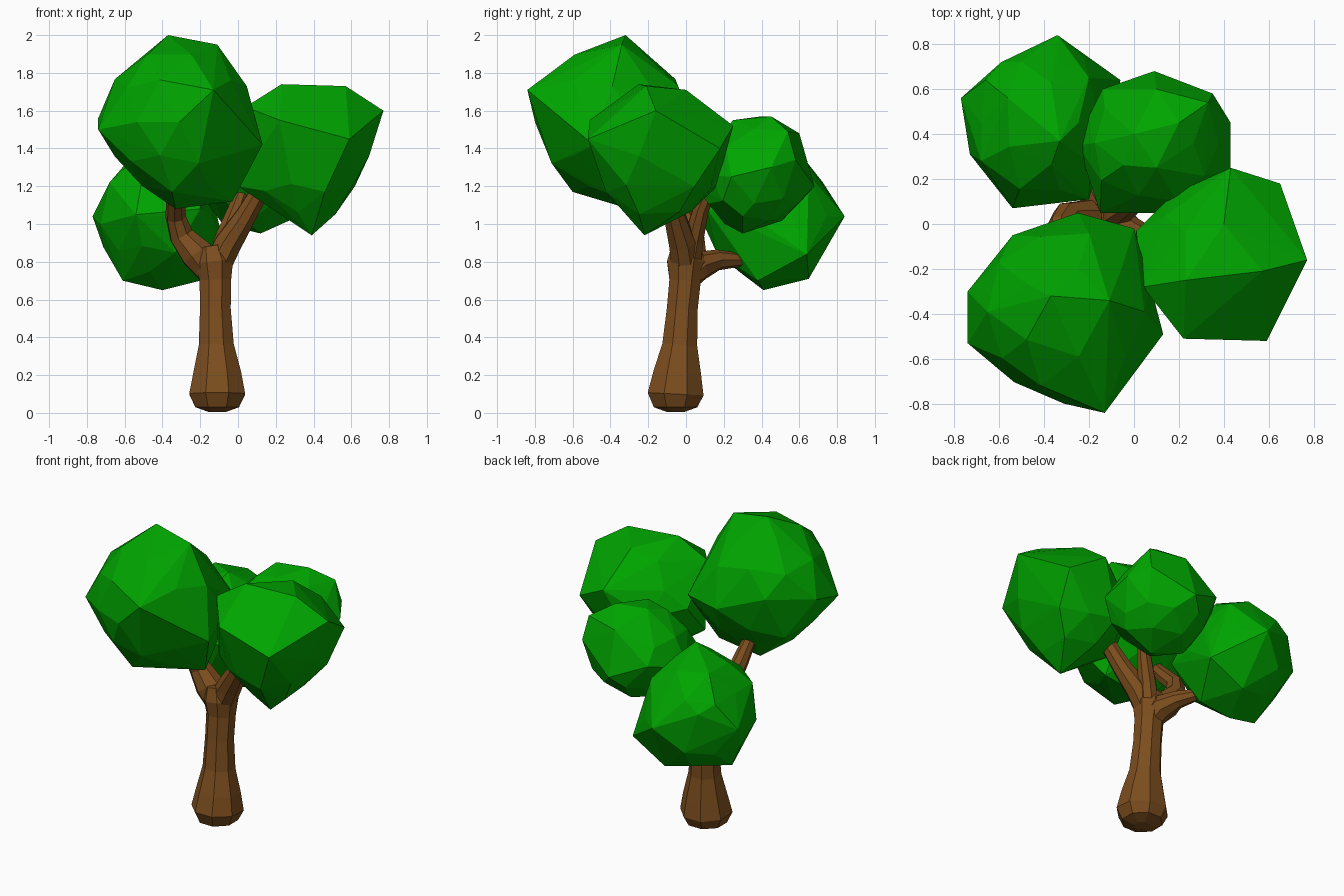
import bpy, bmesh, math, random
from mathutils import Vector, Quaternion

random.seed(4)


def material(name, rgb):
    m = bpy.data.materials.new(name)
    m.diffuse_color = (*rgb, 1.0)
    return m


BARK = material("bark_brown", (0.20, 0.075, 0.013))
LEAF = material("leaf_green", (0.0, 0.375, 0.0))


def finish(bm, name, mat):
    bmesh.ops.recalc_face_normals(bm, faces=bm.faces[:])
    me = bpy.data.meshes.new(name)
    bm.to_mesh(me)
    bm.free()
    me.materials.append(mat)
    ob = bpy.data.objects.new(name, me)
    bpy.context.collection.objects.link(ob)
    return ob


def limb(name, path, sides=8):
    """Faceted tube through (x, y, z, radius) stations."""
    bm = bmesh.new()
    pts = [Vector(p[:3]) for p in path]
    q, prev, rings = Quaternion(), Vector((0, 0, 1)), []
    for i, p in enumerate(pts):
        t = (pts[min(i + 1, len(pts) - 1)] - pts[max(i - 1, 0)]).normalized()
        q = prev.rotation_difference(t) @ q
        prev = t
        ring = []
        for k in range(sides):
            a = 2 * math.pi * (k + 0.5) / sides
            offset = q @ Vector((math.cos(a), math.sin(a), 0))
            ring.append(bm.verts.new(p + offset * path[i][3]))
        rings.append(ring)
    for lo, hi in zip(rings, rings[1:]):
        for k in range(sides):
            n = (k + 1) % sides
            bm.faces.new((lo[k], lo[n], hi[n], hi[k]))
    bm.faces.new(rings[0][::-1])
    bm.faces.new(rings[-1])
    return finish(bm, name, BARK)


def leaf_clump(name, centre, radii, peaks, fill=0.91):
    """Faceted ball whose nearest corners are pulled out to the given peaks."""
    c, r = Vector(centre), Vector(radii)
    bm = bmesh.new()
    bmesh.ops.create_icosphere(bm, subdivisions=2, radius=1)
    free = list(bm.verts)
    placed = []
    for p in peaks:
        d = Vector([(p[i] - centre[i]) / radii[i] for i in range(3)]).normalized()
        v = max(free, key=lambda w: w.co.normalized().dot(d))
        free.remove(v)
        placed.append((v, Vector(p)))
    for v in free:
        s = fill + random.uniform(-0.05, 0.05)
        v.co = c + Vector([v.co[i] * r[i] * s for i in range(3)])
    for v, p in placed:
        v.co = p
    # wrap the corners in a clean faceted skin
    bmesh.ops.delete(bm, geom=bm.edges[:], context='EDGES_FACES')
    bmesh.ops.convex_hull(bm, input=bm.verts[:])
    bmesh.ops.delete(bm, geom=[v for v in bm.verts if not v.link_faces],
                     context='VERTS')
    return finish(bm, name, LEAF)


# Trunk with swollen foot
limb("trunk", [(-0.11, -0.055, 0.005, 0.05), (-0.11, -0.055, 0.03, 0.125),
               (-0.11, -0.055, 0.10, 0.16), (-0.11, -0.046, 0.21, 0.137),
               (-0.115, -0.033, 0.36, 0.100), (-0.12, -0.02, 0.55, 0.088),
               (-0.12, -0.005, 0.70, 0.090), (-0.125, 0.0, 0.80, 0.108),
               (-0.14, 0.0, 0.885, 0.08)])

# Branches
limb("left_branch", [(-0.14, 0.0, 0.72, 0.06), (-0.215, 0.02, 0.84, 0.092),
                     (-0.30, 0.03, 0.94, 0.068), (-0.33, -0.01, 1.04, 0.055),
                     (-0.33, -0.10, 1.13, 0.05), (-0.33, -0.2, 1.24, 0.04)])
limb("right_branch", [(-0.12, 0.0, 0.76, 0.08), (-0.05, -0.02, 0.90, 0.076),
                      (0.04, -0.06, 1.04, 0.06), (0.16, -0.11, 1.25, 0.045)])
limb("rear_branch", [(-0.11, 0.01, 0.76, 0.07), (-0.07, 0.04, 0.92, 0.057),
                     (-0.01, 0.08, 1.08, 0.045), (0.04, 0.14, 1.22, 0.038)])
limb("low_branch", [(-0.12, -0.01, 0.70, 0.07), (-0.15, 0.07, 0.78, 0.08),
                    (-0.20, 0.17, 0.81, 0.055), (-0.25, 0.29, 0.81, 0.036)])

# Leaf clumps
leaf_clump("front_left_leaves", (-0.31, -0.39, 1.54), (0.43, 0.44, 0.46), [
    (-0.37, -0.32, 2.0), (-0.11, -0.34, 1.95), (-0.13, -0.84, 1.71),
    (-0.74, -0.53, 1.5), (-0.74, -0.30, 1.56), (0.13, -0.49, 1.42),
    (-0.54, -0.05, 1.6), (-0.25, 0.05, 1.5), (0.0, -0.02, 1.5),
    (-0.33, -0.3, 1.08), (-0.35, -0.6, 1.17), (-0.03, -0.3, 1.12)], 0.9)
leaf_clump("right_leaves", (0.37, -0.14, 1.36), (0.37, 0.38, 0.39), [
    (0.77, -0.16, 1.6), (0.57, -0.21, 1.73), (0.23, -0.25, 1.74),
    (0.40, 0.0, 1.71), (0.04, -0.28, 1.62),
    (0.59, -0.52, 1.45), (0.22, -0.51, 1.55), (0.43, 0.25, 1.52),
    (0.65, 0.18, 1.4), (0.39, -0.22, 0.94), (0.01, -0.03, 1.4),
    (0.63, -0.1, 1.23), (0.0, -0.2, 1.2)], 0.89)
leaf_clump("low_rear_leaves", (-0.42, 0.45, 1.04), (0.35, 0.38, 0.39), [
    (-0.77, 0.56, 1.04), (-0.34, 0.84, 1.04), (-0.59, 0.72, 1.15),
    (-0.40, 0.41, 0.65), (-0.61, 0.39, 0.70), (-0.3, 0.65, 0.71),
    (-0.20, 0.38, 0.70), (-0.54, 0.07, 1.05), (-0.73, 0.31, 1.0),
    (-0.06, 0.64, 0.84), (-0.2, 0.11, 1.08), (-0.33, 0.37, 1.43),
    (-0.20, 0.65, 1.26), (-0.68, 0.28, 1.22)])
leaf_clump("rear_leaves", (0.1, 0.36, 1.26), (0.34, 0.32, 0.31), [
    (0.09, 0.68, 1.2), (0.35, 0.58, 1.34), (-0.14, 0.6, 1.3),
    (0.33, 0.54, 1.49), (0.10, 0.60, 1.48), (0.43, 0.45, 1.3),
    (0.43, 0.24, 1.25), (-0.25, 0.35, 1.25), (0.12, 0.05, 1.2),
    (-0.15, 0.05, 1.2), (0.1, 0.25, 1.55), (0.0, 0.40, 1.57),
    (0.2, 0.45, 1.57), (0.12, 0.3, 0.95), (0.32, 0.30, 1.04)], 0.95)
